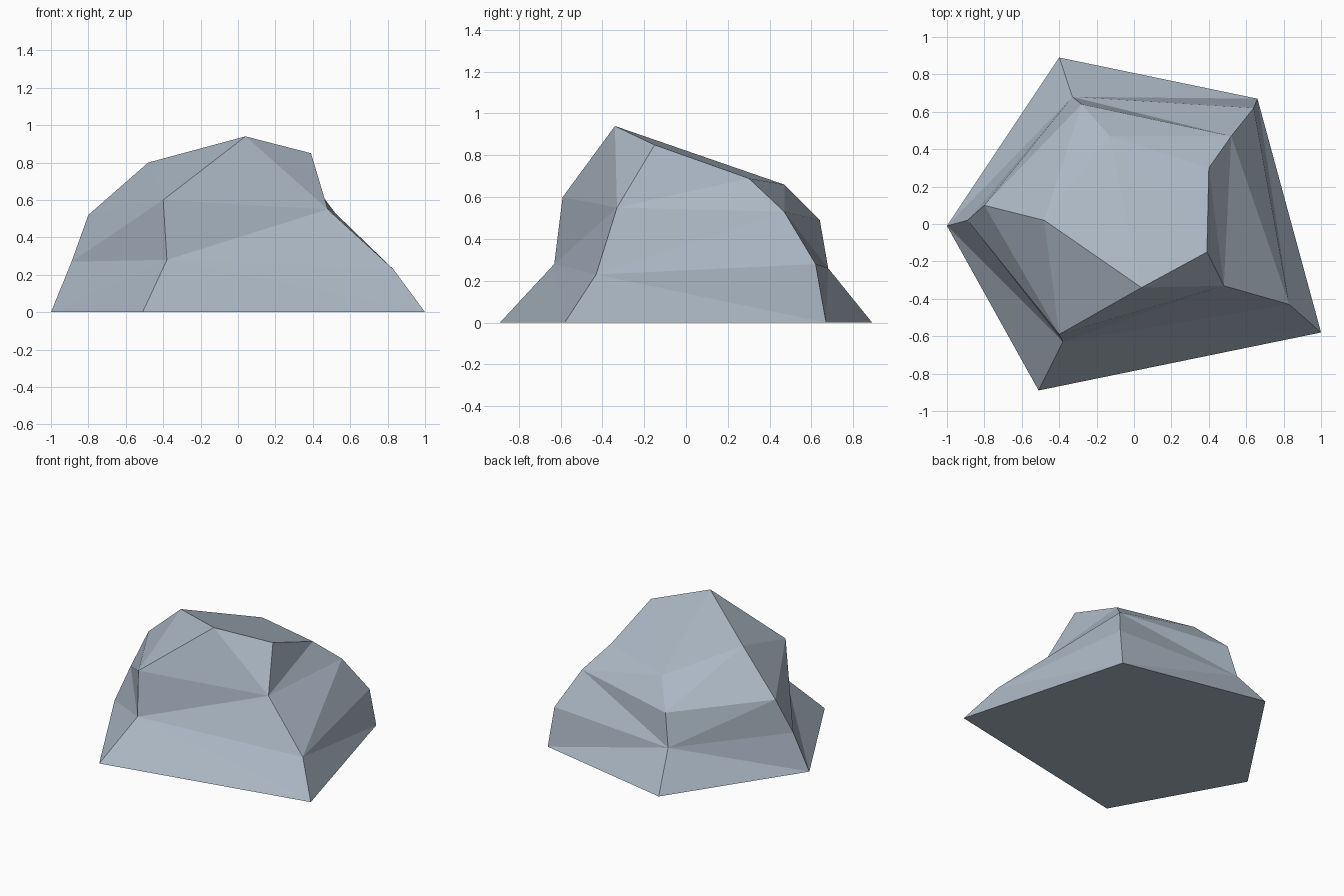
import bpy, bmesh

if "Cube" in bpy.data.objects:
    bpy.data.objects.remove(bpy.data.objects["Cube"])

# One flat blue-grey stone colour
stone = bpy.data.materials.new("blue grey stone")
stone.diffuse_color = (0.41, 0.48, 0.56, 1)
stone.use_nodes = True
stone.node_tree.nodes["Principled BSDF"].inputs["Base Color"].default_value = stone.diffuse_color

# Four irregular five-sided rings, from the ground to the crown
rings = [
    [(-1, -.01, 0), (-.51, -.89, 0), (1, -.58, 0), (.66, .67, 0), (-.40, .89, 0)],
    [(-.89, .02, .27), (-.38, -.63, .28), (.83, -.43, .23), (.64, .62, .28), (-.33, .68, .26)],
    [(-.80, .10, .52), (-.40, -.59, .60), (.48, -.33, .55), (.52, .47, .53), (-.28, .64, .49)],
    [(-.48, .02, .80), (.04, -.34, .94), (.39, -.15, .85), (.40, .30, .69), (-.13, .47, .66)],
]

bm = bmesh.new()
loops = [[bm.verts.new(p) for p in ring] for ring in rings]

# Side facets bridging neighbouring rings
sides = []
for low, high in zip(loops, loops[1:]):
    for i in range(5):
        j = (i + 1) % 5
        sides.append(bm.faces.new((low[i], low[j], high[j], high[i])))

# Flat underside and sloping crown
bm.faces.new(loops[0][::-1])
crown = bm.faces.new(loops[-1])

# Fold the uneven facets along their shorter diagonals
bmesh.ops.triangulate(bm, faces=sides + [crown], quad_method='SHORT_EDGE')
bmesh.ops.recalc_face_normals(bm, faces=bm.faces[:])

mesh = bpy.data.meshes.new("rock")
bm.to_mesh(mesh)
bm.free()
mesh.materials.append(stone)
bpy.context.collection.objects.link(bpy.data.objects.new("rock", mesh))
